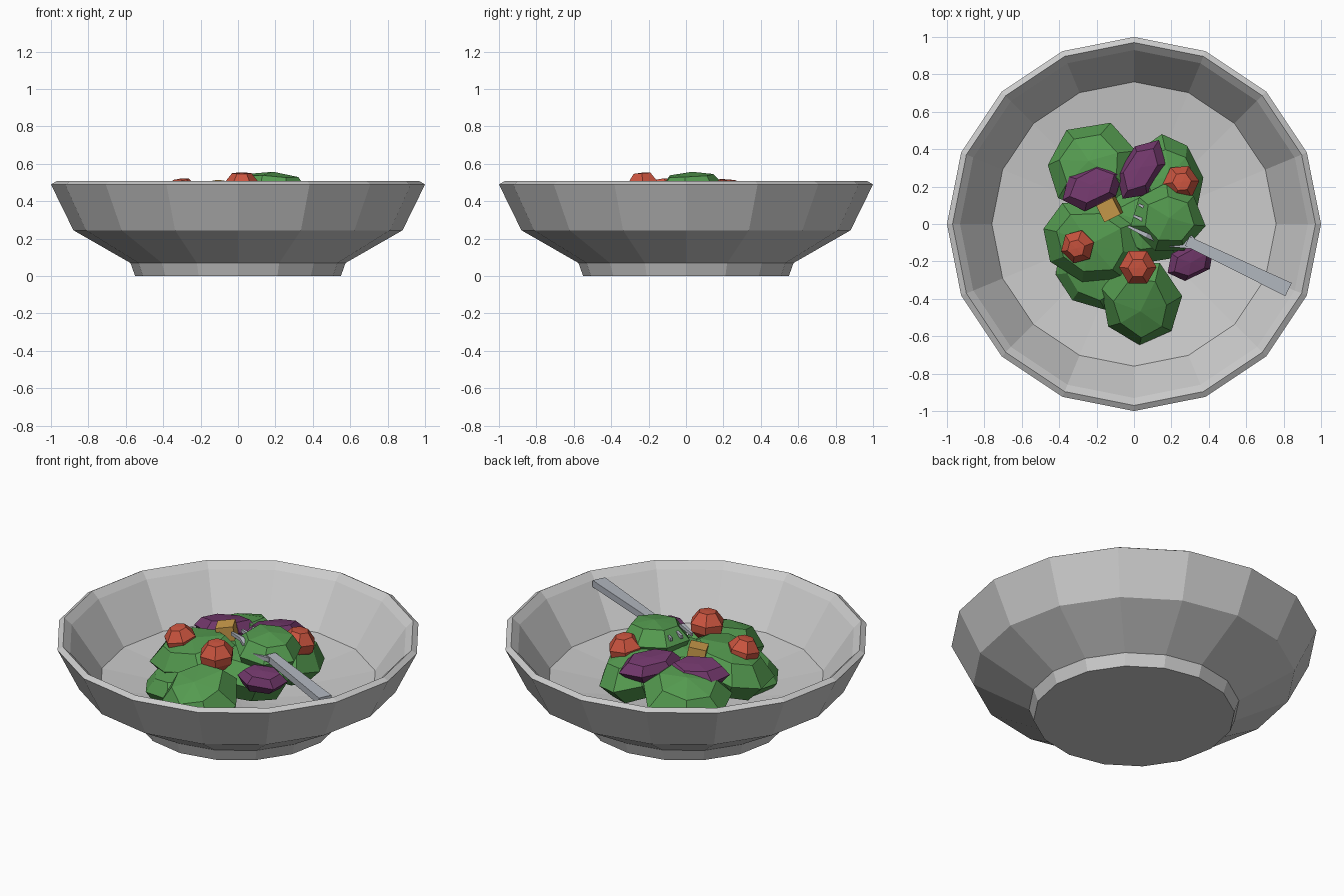
import bpy, bmesh, math, random
from mathutils import Vector, Euler, Matrix

if "Cube" in bpy.data.objects:
    bpy.data.objects.remove(bpy.data.objects["Cube"])

random.seed(4)


def material(name, rgb):
    m = bpy.data.materials.new(name)
    m.diffuse_color = (*rgb, 1)
    m.use_nodes = True
    m.node_tree.nodes["Principled BSDF"].inputs["Base Color"].default_value = m.diffuse_color
    return m


GREEN = material("leaf_green", (0.09, 0.33, 0.08))
PURPLE = material("onion_purple", (0.17, 0.04, 0.15))
RED = material("tomato_red", (0.6, 0.09, 0.05))
GOLD = material("crouton_gold", (0.6, 0.33, 0.07))
STEEL = material("fork_steel", (0.45, 0.48, 0.53))


def finish(bm, name, mat=None):
    bmesh.ops.recalc_face_normals(bm, faces=bm.faces)
    me = bpy.data.meshes.new(name)
    bm.to_mesh(me)
    bm.free()
    ob = bpy.data.objects.new(name, me)
    bpy.context.collection.objects.link(ob)
    if mat:
        me.materials.append(mat)
    return ob


def lathe(profile, n):
    """Revolve (radius, height) points in n flat steps; radius 0 makes a pole."""
    bm = bmesh.new()
    rings = []
    for r, z in profile:
        k = n if r else 1
        rings.append([bm.verts.new((r * math.cos(2 * math.pi * i / n),
                                    r * math.sin(2 * math.pi * i / n), z)) for i in range(k)])
    for a, b in zip(rings, rings[1:]):
        for i in range(n):
            quad = [a[i % len(a)], a[(i + 1) % len(a)], b[(i + 1) % len(b)], b[i % len(b)]]
            bm.faces.new(list(dict.fromkeys(quad)))
    return bm


def food(name, mat, profile, n, loc, size, rot, jitter=0.0):
    """A faceted chunk: lathe, jitter, scale, turn (degrees) and place."""
    bm = lathe(profile, n)
    for v in bm.verts:
        v.co += Vector([random.uniform(-jitter, jitter) for _ in range(3)])
    e = Euler([math.radians(d) for d in rot])
    bm.transform(Matrix.LocRotScale(Vector(loc), e, Vector(size)))
    return finish(bm, name, mat)


# Bowl: sixteen-sided, with foot, sloped rim and shallow conical floor
finish(lathe([(0, 0), (0.55, 0), (0.575, 0.07), (0.88, 0.245), (1, 0.49), (0.97, 0.508),
              (0.93, 0.47), (0.76, 0.225), (0, 0.12)], 16), "bowl")

# Lettuce leaves: location, half sizes, rotation
LEAF = [(0, 1), (0.66, 0.82), (1, 0.1), (0.75, -0.7), (0, -1)]
leaves = [
    ((0.03, -0.41, 0.28), (0.22, 0.25, 0.14), (20, 0, 10)),
    ((-0.21, -0.09, 0.34), (0.29, 0.23, 0.13), (8, -10, -15)),
    ((-0.22, 0.30, 0.31), (0.26, 0.24, 0.13), (-14, -8, 20)),
    ((0.17, 0.23, 0.32), (0.20, 0.24, 0.13), (-8, 12, 5)),
    ((0.18, 0.03, 0.45), (0.20, 0.19, 0.105), (2, 3, -10)),
    ((-0.21, -0.25, 0.24), (0.24, 0.20, 0.10), (8, -5, -35)),
    ((0.06, 0.0, 0.30), (0.28, 0.22, 0.14), (0, 4, 0)),
]
for i, (loc, size, rot) in enumerate(leaves):
    food(f"lettuce_leaf_{i + 1}", GREEN, LEAF, 7 + i % 2, loc, size, rot, 0.05)

# Red onion pieces
ONION = [(0, 1), (0.72, 0.9), (1, 0.1), (0.75, -0.8), (0, -1)]
onions = [
    ((-0.22, 0.20, 0.41), (0.18, 0.115, 0.06), (-8, 0, 25)),
    ((0.04, 0.29, 0.415), (0.185, 0.11, 0.06), (-8, 4, 58)),
    ((0.30, -0.20, 0.39), (0.14, 0.095, 0.055), (10, 5, 28)),
]
for i, (loc, size, rot) in enumerate(onions):
    food(f"onion_piece_{i + 1}", PURPLE, ONION, 6, loc, size, rot, 0.04)

# Cherry tomatoes with flat hexagonal caps
TOMATO = [(0, 0.78), (0.52, 0.75), (1, 0.15), (0.95, -0.3), (0.5, -0.78), (0, -0.78)]
tomatoes = [((-0.30, -0.12, 0.447), 0.092, (6, -10, 15)),
            ((0.02, -0.23, 0.475), 0.10, (4, 0, 0)),
            ((0.25, 0.22, 0.44), 0.098, (-4, 5, 5))]
for i, (loc, s, rot) in enumerate(tomatoes):
    food(f"tomato_{i + 1}", RED, TOMATO, 6, loc, (s, s, s), rot)

# Crouton
food("crouton", GOLD, [(0, 0.05), (0.07, 0.05), (0.07, -0.05), (0, -0.05)], 4,
     (-0.13, 0.08, 0.455), (1, 1, 1), (-6, -8, 72))


# Fork: tapered bars laid along local x
def bar(bm, a, b, w0, w1, h):
    ends = []
    for (x, y, z), w in ((a, w0), (b, w1)):
        ends.append([bm.verts.new((x, y + sy * w / 2, z + sz * h / 2))
                     for sy, sz in ((-1, -1), (1, -1), (1, 1), (-1, 1))])
    p, q = ends
    bm.faces.new(p)
    bm.faces.new(q)
    for i in range(4):
        j = (i + 1) % 4
        bm.faces.new((p[i], p[j], q[j], q[i]))


bm = bmesh.new()
bar(bm, (0.26, 0, -0.02), (0.86, 0, -0.035), 0.055, 0.078, 0.04)
bar(bm, (0.14, 0, -0.03), (0.29, 0, -0.02), 0.17, 0.06, 0.025)
for y in (-0.065, 0, 0.065):
    bar(bm, (-0.06, y, 0.008), (0.05, y, 0.018), 0.012, 0.024, 0.02)
    bar(bm, (0.05, y, 0.018), (0.15, y, -0.03), 0.024, 0.024, 0.02)
bm.transform(Matrix.LocRotScale(Vector((0.05, 0.02, 0.50)),
                                Euler((0, 0, math.radians(-25.5))), Vector((1, 1, 1))))
finish(bm, "fork", STEEL)
